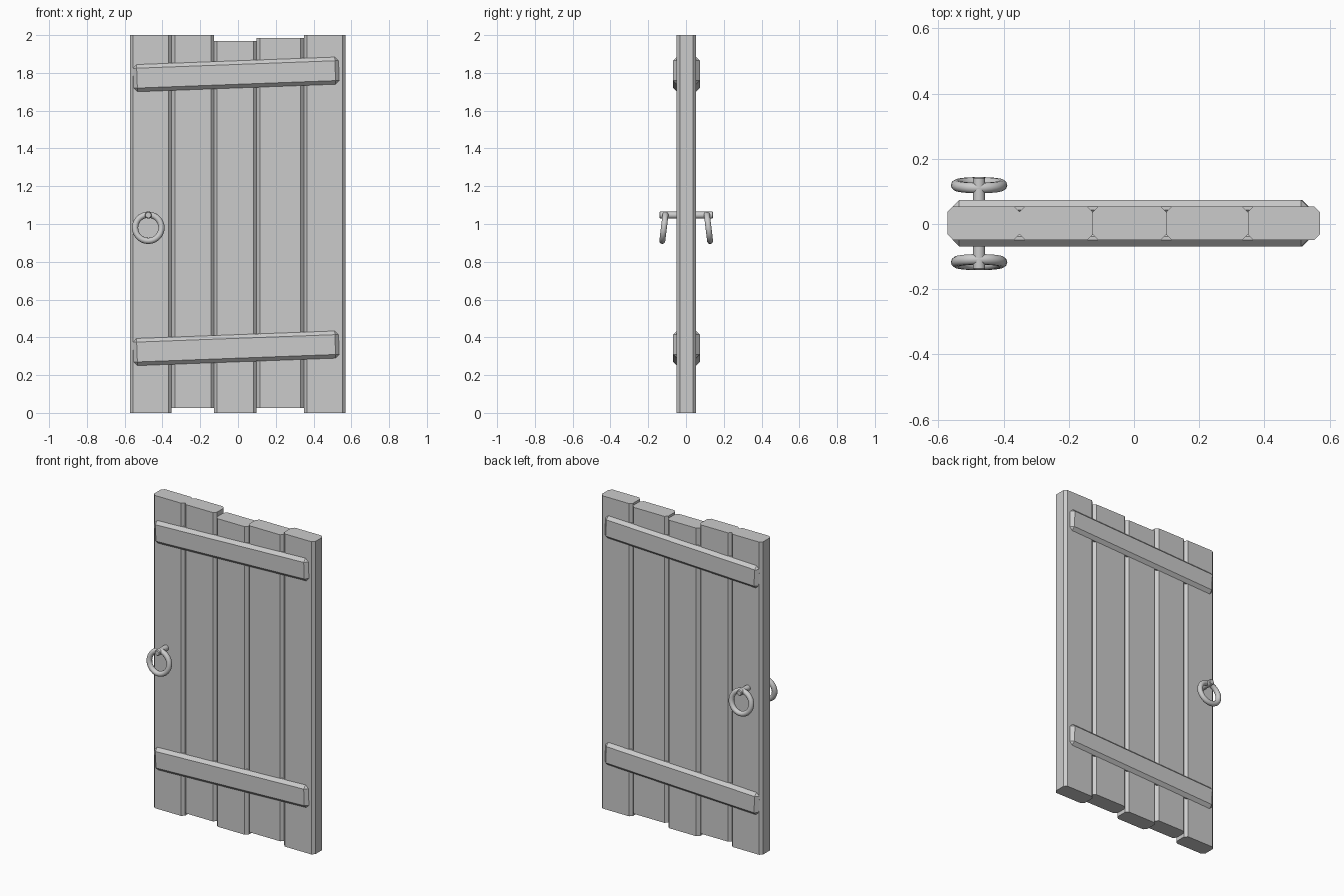
import bpy, math
from mathutils import Matrix

if "Cube" in bpy.data.objects:
    bpy.data.objects.remove(bpy.data.objects["Cube"])

def finish(ob, name, bevel=0):
    ob.name = name
    if bevel:
        m = ob.modifiers.new("Bevel", 'BEVEL')
        m.width = bevel
        m.segments = 1
        m.limit_method = 'ANGLE'
    return ob

def prism(name, outline, z0, z1):
    """Extrude an XY outline from z0 to z1."""
    n = len(outline)
    verts = [(x, y, z0) for x, y in outline] + [(x, y, z1) for x, y in outline]
    faces = [tuple(range(n))[::-1], tuple(range(n, 2 * n))]
    faces += [(i, (i + 1) % n, (i + 1) % n + n, i + n) for i in range(n)]
    me = bpy.data.meshes.new(name)
    me.from_pydata(verts, [], faces)
    ob = bpy.data.objects.new(name, me)
    bpy.context.collection.objects.link(ob)
    return ob

# Planks: long edges chamfered, uneven ends
C, Y0, Y1 = 0.017, -0.049, 0.054
planks = [(-0.572, -0.351, 0, 2), (-0.351, -0.127, 0.025, 2),
          (-0.127, 0.099, 0, 1.97), (0.099, 0.349, 0.025, 1.985),
          (0.349, 0.57, 0, 2)]
for i, (a, b, z0, z1) in enumerate(planks):
    outline = [(a + C, Y0), (b - C, Y0), (b, Y0 + C), (b, Y1 - C),
               (b - C, Y1), (a + C, Y1), (a, Y1 - C), (a, Y0 + C)]
    prism(f"plank_{i + 1}", outline, z0, z1)

# Slanted cross braces on both faces
for level, z in (("upper", 1.792), ("lower", 0.342)):
    for side, s in (("front", -1), ("back", 1)):
        bpy.ops.mesh.primitive_cube_add(size=1)
        ob = bpy.context.object
        ob.data.transform(Matrix.Diagonal((1.09, 0.05, 0.145, 1)))
        ob.location = (-0.01, 0.0025 + s * 0.046, z)
        ob.rotation_euler = (0, -math.radians(2.15), 0)
        finish(ob, f"{level}_{side}_brace", 0.02)

# Pin through the door
HX = -0.475
bpy.ops.mesh.primitive_cylinder_add(vertices=16, radius=0.0185, depth=0.284,
    location=(HX, 0.0015, 1.047), rotation=(math.pi / 2, 0, 0))
pin = finish(bpy.context.object, "handle_pin", 0.004)
bpy.ops.object.shade_smooth_by_angle(angle=math.radians(35))

# Ring pulls hanging on the pin, bottoms swung outwards
for side, s in (("front", -1), ("back", 1)):
    bpy.ops.mesh.primitive_torus_add(major_segments=28, minor_segments=10,
        major_radius=0.07, minor_radius=0.0165,
        location=(HX, 0.001 + s * 0.118, 0.98),
        rotation=(math.pi / 2 + s * math.radians(7), 0, 0))
    finish(bpy.context.object, f"{side}_ring")
    bpy.ops.object.shade_smooth()
